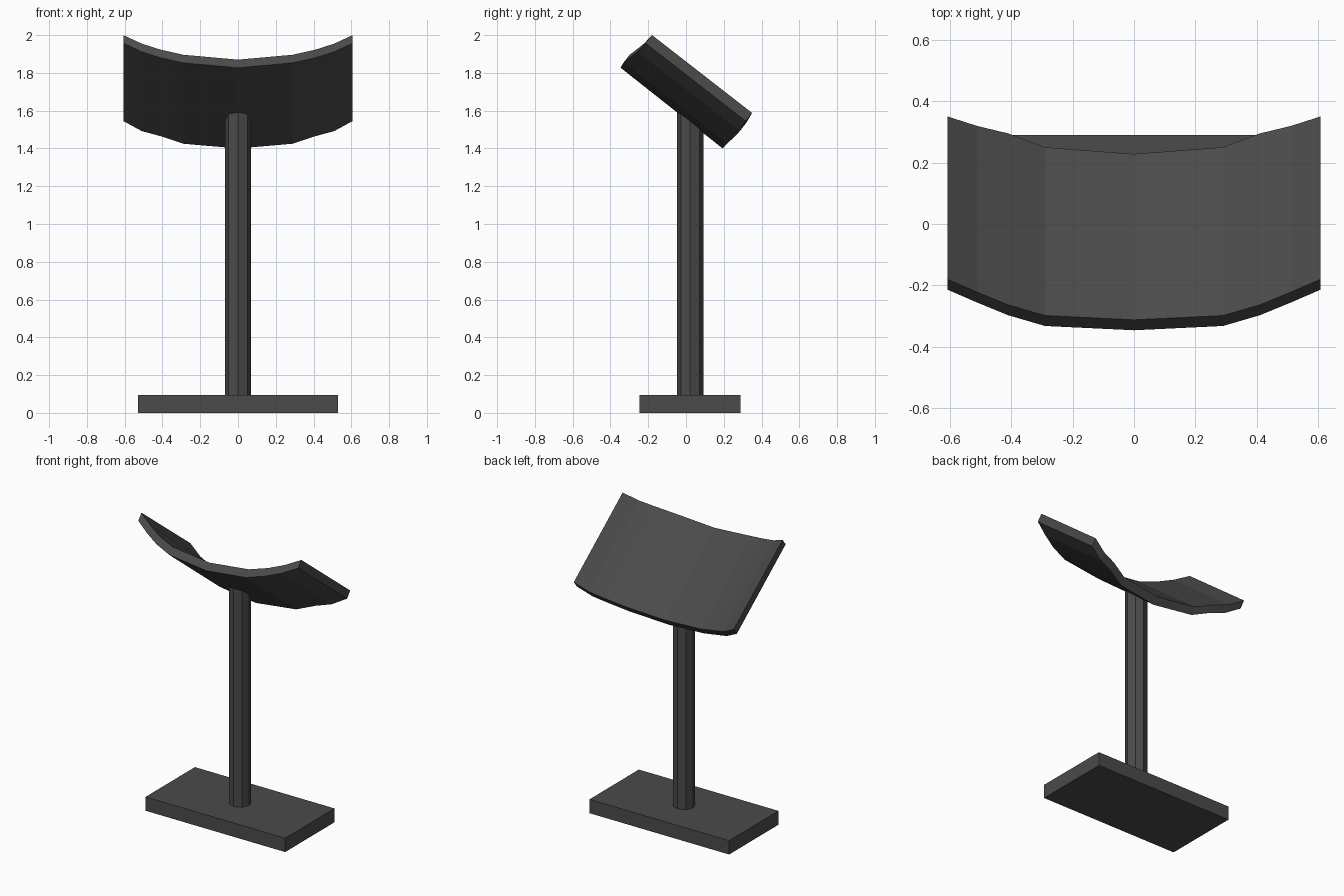
import bpy, bmesh
from mathutils import Vector

cube = bpy.data.objects.get("Cube")
if cube:
    bpy.data.objects.remove(cube, do_unlink=True)

grey = bpy.data.materials.new("dark_grey")
grey.use_nodes = True
colour = (0.07, 0.07, 0.07, 1)
grey.diffuse_color = colour
grey.node_tree.nodes["Principled BSDF"].inputs["Base Color"].default_value = colour


def finish(name, bm):
    bmesh.ops.recalc_face_normals(bm, faces=bm.faces)
    mesh = bpy.data.meshes.new(name)
    bm.to_mesh(mesh)
    bm.free()
    mesh.materials.append(grey)
    obj = bpy.data.objects.new(name, mesh)
    bpy.context.collection.objects.link(obj)
    return obj


# Flat rectangular foot
bm = bmesh.new()
bmesh.ops.create_cube(bm, size=1)
for v in bm.verts:
    v.co = Vector((v.co.x * 1.06, v.co.y * 0.535 + 0.022, (v.co.z + 0.5) * 0.095))
finish("base", bm)

# Eight-sided post, its top cut at the slope of the panel
bm = bmesh.new()
bmesh.ops.create_cone(bm, cap_ends=True, segments=8, radius1=0.07, radius2=0.07, depth=1)
for v in bm.verts:
    v.co.z = 0.09 if v.co.z < 0 else 1.565 - 0.79 * v.co.y
    v.co.y += 0.022
finish("post", bm)

# Tilted curved panel: half profiles (x, y, z) of the upper face, mirrored
front = [(0, -0.312, 1.87), (0.29, -0.298, 1.896), (0.41, -0.263, 1.923),
         (0.51, -0.222, 1.955), (0.607, -0.18, 2.0)]
back = [(0, 0.228, 1.443), (0.29, 0.25, 1.468), (0.41, 0.295, 1.508),
        (0.51, 0.319, 1.535), (0.607, 0.35, 1.588)]
drop = Vector((0, -0.034, -0.043))


def mirrored(half):
    return [Vector((-x, y, z)) for x, y, z in half[:0:-1]] + [Vector(p) for p in half]


bm = bmesh.new()
f, b = mirrored(front), mirrored(back)
# Four edges of the slab in order around its section
rails = [[bm.verts.new(p) for p in rail]
         for rail in (f, b, [p + drop for p in b], [p + drop for p in f])]
for k in range(4):
    r, s = rails[k], rails[(k + 1) % 4]
    for i in range(len(r) - 1):
        bm.faces.new((r[i], s[i], s[i + 1], r[i + 1]))
for end in (0, -1):
    bm.faces.new([rail[end] for rail in rails])
finish("curved_panel", bm)
